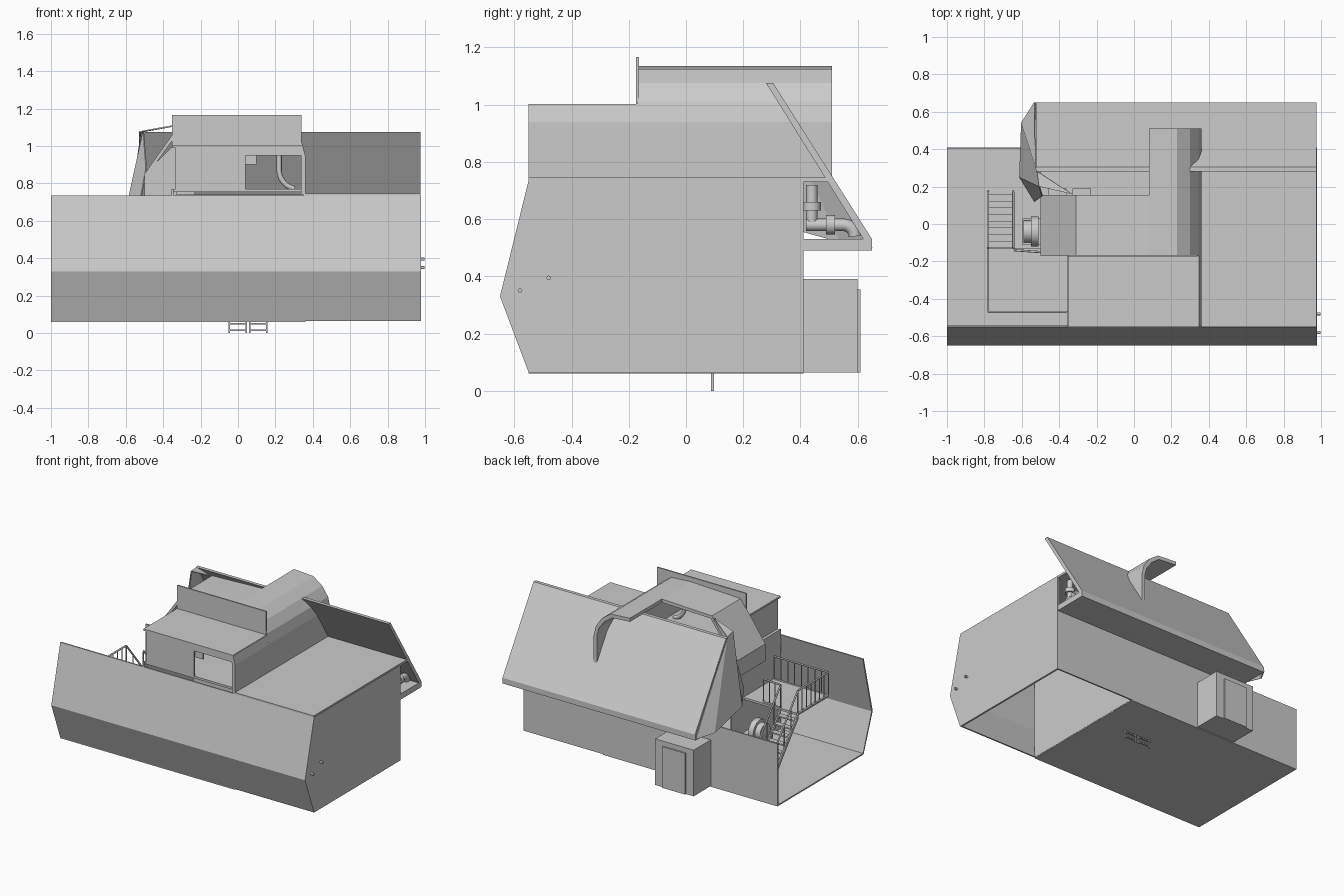
import bpy, bmesh, math
from mathutils import Vector


def mesh(name, verts, faces, thick=0):
    me = bpy.data.meshes.new(name)
    me.from_pydata(verts, [], faces)
    bm = bmesh.new()
    bm.from_mesh(me)
    bmesh.ops.recalc_face_normals(bm, faces=bm.faces)
    bm.to_mesh(me)
    bm.free()
    ob = bpy.data.objects.new(name, me)
    bpy.context.collection.objects.link(ob)
    if thick:
        mod = ob.modifiers.new("thickness", 'SOLIDIFY')
        mod.thickness, mod.offset = thick, 0
    return ob


def box(name, x0, x1, y0, y1, z0, z1):
    v = [(x, y, z) for x in (x0, x1) for y in (y0, y1) for z in (z0, z1)]
    f = [(0, 1, 3, 2), (4, 6, 7, 5), (0, 4, 5, 1), (2, 3, 7, 6), (0, 2, 6, 4), (1, 5, 7, 3)]
    return mesh(name, v, f)


def extrude(name, profile, axis, a, b):
    """Closed profile (u, z) extruded along x or y."""
    n = len(profile)
    put = (lambda t, u, z: (t, u, z)) if axis == 'x' else (lambda t, u, z: (u, t, z))
    v = [put(t, u, z) for t in (a, b) for u, z in profile]
    f = [tuple(range(n)), tuple(range(2 * n - 1, n - 1, -1))]
    f += [(i, (i + 1) % n, n + (i + 1) % n, n + i) for i in range(n)]
    return mesh(name, v, f)


def tube(name, pts, r=0.006, sides=2):
    cu = bpy.data.curves.new(name, 'CURVE')
    cu.dimensions = '3D'
    cu.bevel_depth, cu.bevel_resolution, cu.use_fill_caps = r, sides, True
    s = cu.splines.new('POLY')
    s.points.add(len(pts) - 1)
    for p, q in zip(s.points, pts):
        p.co = (*q, 1)
    ob = bpy.data.objects.new(name, cu)
    bpy.context.collection.objects.link(ob)
    return ob


# Lower hull
front = [(-0.55, 0.065), (-0.65, 0.33), (-0.55, 0.735)]
extrude("front_wall", front + [(-0.54, 0.735), (-0.638, 0.33), (-0.54, 0.065)], 'x', -1, 0.975)
extrude("right_wall", front + [(0.41, 0.735), (0.41, 0.065)], 'x', 0.965, 0.978)
box("floor", -1, 0.36, -0.55, 0.41, 0.06, 0.07)
box("back_wall", -1, 0.975, 0.40, 0.41, 0.065, 0.50)
box("inner_right_wall", 0.35, 0.362, -0.55, 0.41, 0.065, 0.74)
box("inner_left_wall", -0.355, -0.345, -0.55, 0.0, 0.065, 0.77)
box("right_roof", 0.35, 0.975, -0.55, 0.50, 0.73, 0.745)
box("upper_floor", -0.50, 0.36, -0.17, 0.49, 0.73, 0.74)

# Back entrance
box("entrance_block", -0.48, -0.18, 0.40, 0.60, 0.065, 0.39)
box("entrance_door", -0.42, -0.24, 0.60, 0.61, 0.065, 0.355)

# Sloped back panel and the lip under it
extrude("slope_panel", [(0.28, 1.075), (0.305, 1.075), (0.65, 0.53), (0.62, 0.53)], 'x', -0.525, 0.975)
box("slope_lip", -0.53, 0.975, 0.40, 0.65, 0.49, 0.53)

# Faceted left end of the slope
lower = [(-0.53, 0.65, 0.50), (-0.60, 0.54, 0.52), (-0.61, 0.25, 0.60), (-0.53, 0.12, 0.66)]
upper = [(-0.525, 0.30, 1.075), (-0.515, 0.28, 1.075), (-0.505, 0.20, 1.08), (-0.49, 0.15, 0.88)]
mesh("slope_end", lower + upper + [(-0.33, 0.16, 1.11)],
     [(i, i + 1, i + 5, i + 4) for i in range(3)] + [(5, 6, 8)], 0.008)

# Curved outer wall and roof
arch = [(0.362, 0.74), (0.362, 0.94), (0.345, 1.01), (0.30, 1.075), (0.23, 1.125), (0.08, 1.135)]
inner = [(0.08, 1.11), (0.22, 1.10), (0.28, 1.055), (0.322, 1.0), (0.338, 0.94), (0.338, 0.74)]
extrude("arched_roof", arch + inner, 'y', -0.17, 0.51)
extrude("front_side_wall", [(0.362, 0.74), (0.362, 0.94), (0.347, 1.0), (0.325, 1.0),
                            (0.338, 0.94), (0.338, 0.74)], 'y', -0.55, -0.17)
extrude("main_roof", [(0.08, 1.135), (-0.31, 1.12), (-0.50, 0.85), (-0.50, 0.74), (-0.485, 0.74),
                      (-0.485, 0.845), (-0.30, 1.10), (0.08, 1.11)], 'y', -0.17, 0.155)

# Front cabin
box("cabin_deck", -0.352, 0.345, -0.55, -0.165, 0.99, 1.003)
box("cabin_front", -0.33, 0.04, -0.545, -0.535, 0.77, 1.0)
box("cabin_window_post", 0.04, 0.10, -0.53, -0.52, 0.90, 1.0)
box("cabin_window_head", 0.04, 0.345, -0.545, -0.535, 0.95, 1.0)
box("cabin_left_wall", -0.335, -0.325, -0.545, -0.17, 0.77, 1.0)
box("cabin_floor", -0.35, 0.345, -0.54, -0.17, 0.755, 0.77)
box("cabin_sign_panel", -0.352, 0.34, -0.175, -0.165, 1.0, 1.167)
extrude("cabin_left_cheek", [(-0.50, 0.74), (-0.50, 0.85), (-0.33, 1.02), (-0.33, 0.74)], 'y', -0.17, -0.16)

# Left platform and its railings
box("platform", -0.78, -0.35, -0.47, -0.13, 0.435, 0.45)


def railing(name, a, b, n, h=0.16):
    a, b, up = Vector(a), Vector(b), Vector((0, 0, h))
    tube(name + "_rail", [a + up, b + up], 0.006)
    tube(name + "_base", [a, b], 0.006)
    for i in range(n + 1):
        p = a.lerp(b, i / n)
        tube(f"{name}_post_{i}", [p, p + up], 0.004, 1)


railing("front_railing", (-0.78, -0.47, 0.45), (-0.36, -0.47, 0.45), 8)
railing("left_railing", (-0.78, -0.47, 0.45), (-0.78, -0.13, 0.45), 7)
railing("back_railing", (-0.64, -0.14, 0.45), (-0.50, -0.15, 0.45), 3)

# Stairs
for side, x in (("left", -0.78), ("right", -0.645)):
    extrude(f"stair_{side}_stringer", [(-0.13, 0.45), (-0.13, 0.41), (0.15, 0.07), (0.18, 0.07)],
            'x', x - 0.004, x + 0.004)
    railing(f"stair_{side}_railing", (x, -0.13, 0.45), (x, 0.17, 0.08), 4)
for i in range(8):
    y, z = -0.11 + i * 0.036, 0.41 - i * 0.044
    box(f"stair_tread_{i}", -0.78, -0.645, y - 0.018, y + 0.018, z - 0.005, z + 0.005)

# Machinery beside the stairs
for i, (x, r) in enumerate(((-0.57, 0.06), (-0.53, 0.08))):
    tube(f"machine_wheel_{i}", [(x - 0.02, -0.04, 0.30), (x + 0.02, -0.04, 0.30)], r, 4)
box("machine_base", -0.60, -0.45, -0.11, 0.03, 0.07, 0.28)
for i in range(2):
    box(f"console_{i}", -0.46 + i * 0.13, -0.36 + i * 0.13, 0.14, 0.19, 0.74, 0.86)


# Pipes: swept bends with collars
def bend(c, r, a0, a1, y_plane=False):
    pts = []
    for i in range(7):
        a = math.radians(a0 + (a1 - a0) * i / 6)
        u, z = c[0] + r * math.cos(a), c[2] + r * math.sin(a)
        pts.append((c[1], u, z) if y_plane else (u, c[1], z))
    return pts


tube("back_pipe", [(0.90, 0.42, 0.58), (0.90, 0.54, 0.58)] +
     bend((0.55, 0.90, 0.54), 0.04, 90, 0, True), 0.022, 4)
tube("back_pipe_riser", [(0.90, 0.44, 0.58), (0.90, 0.44, 0.72)], 0.02, 4)
tube("pipe_collar_flat", [(0.90, 0.49, 0.58), (0.90, 0.52, 0.58)], 0.034, 4)
tube("pipe_collar_riser", [(0.90, 0.44, 0.63), (0.90, 0.44, 0.66)], 0.032, 4)
tube("cabin_pipe", [(0.22, -0.30, 0.95)] + bend((0.32, -0.30, 0.87), 0.10, 180, 260), 0.014, 3)

# Ladders under the floor
for k, x0 in enumerate((-0.05, 0.06)):
    for x in (x0, x0 + 0.09):
        box(f"ladder_{k}_leg", x, x + 0.008, 0.088, 0.098, 0, 0.07)
    for z in (0.012, 0.045):
        box(f"ladder_{k}_rung", x0, x0 + 0.098, 0.088, 0.098, z, z + 0.008)

# Small fittings on the right wall
for y, z in ((-0.58, 0.35), (-0.48, 0.395)):
    tube("side_knob", [(0.97, y, z), (0.998, y, z)], 0.008, 2)
